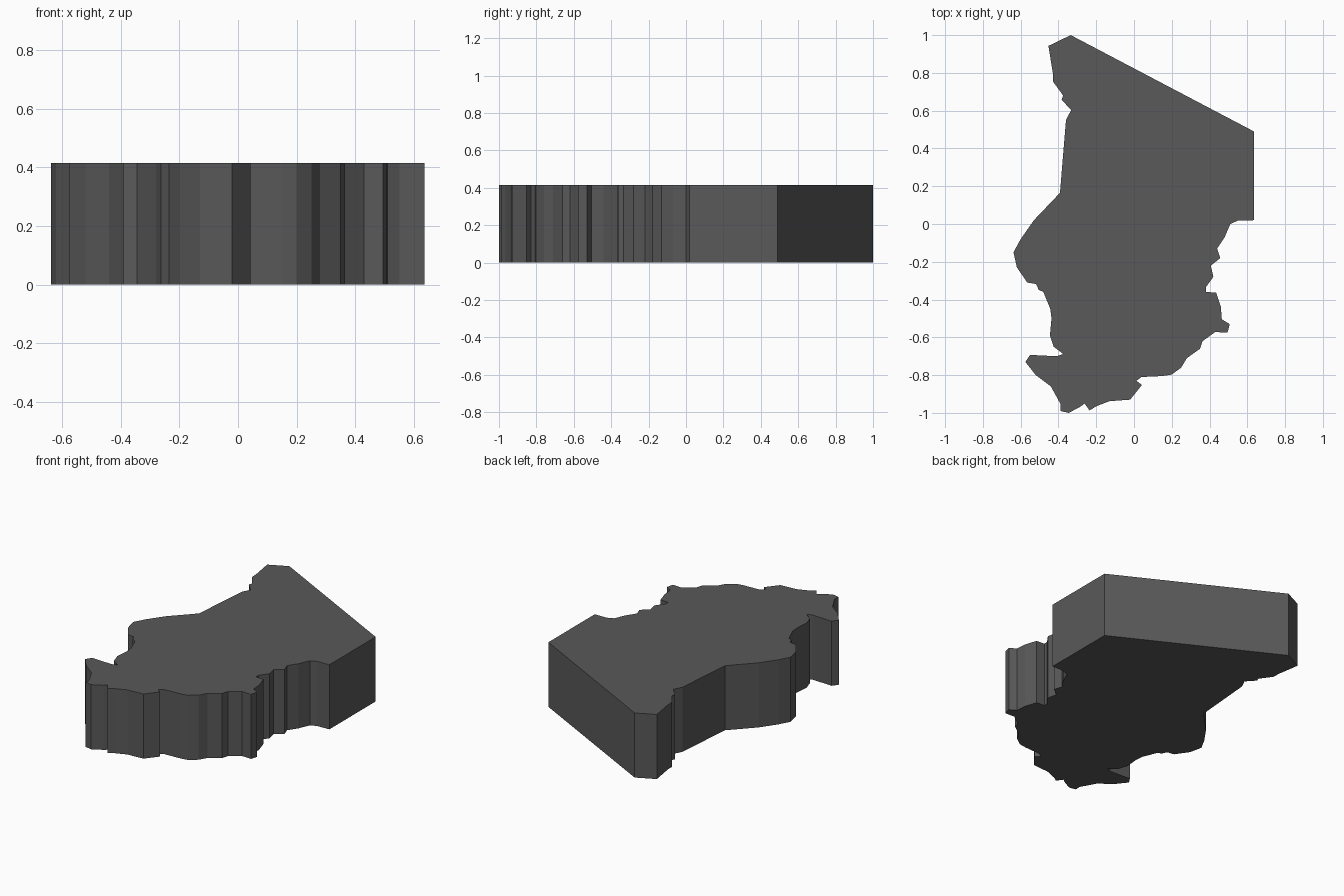
import bpy, bmesh

HEIGHT = 0.415

# Outline of the slab seen from above, counter-clockwise from the top corner
west_edge = [
    (-0.335, 1.0), (-0.453, 0.943), (-0.43, 0.80), (-0.428, 0.753), (-0.375, 0.68),
    (-0.383, 0.658), (-0.333, 0.603), (-0.36, 0.55), (-0.392, 0.165), (-0.53, 0.02),
    (-0.60, -0.08), (-0.638, -0.15), (-0.62, -0.23), (-0.565, -0.31), (-0.518, -0.318),
    (-0.505, -0.348), (-0.48, -0.36), (-0.443, -0.45), (-0.437, -0.50), (-0.445, -0.59),
    (-0.425, -0.65), (-0.375, -0.688), (-0.41, -0.70), (-0.55, -0.693), (-0.575, -0.73),
    (-0.52, -0.80), (-0.44, -0.86), (-0.388, -0.955),
]
south_edge = [
    (-0.39, -0.99), (-0.345, -1.0), (-0.28, -0.965), (-0.262, -0.95), (-0.235, -0.987),
    (-0.20, -0.965), (-0.13, -0.938), (-0.02, -0.93), (0.042, -0.852), (0.013, -0.83),
    (0.04, -0.81), (0.15, -0.805), (0.20, -0.797), (0.25, -0.76), (0.28, -0.71),
]
east_edge = [
    (0.35, -0.66), (0.363, -0.62), (0.43, -0.572), (0.495, -0.575), (0.507, -0.53),
    (0.465, -0.505), (0.46, -0.44), (0.435, -0.363), (0.38, -0.36), (0.38, -0.335),
    (0.42, -0.28), (0.407, -0.22), (0.457, -0.18), (0.44, -0.13), (0.48, -0.07),
    (0.51, 0.0), (0.55, 0.018), (0.635, 0.02), (0.635, 0.49),
]

# Extrude the outline straight up into a solid with flat faces
bm = bmesh.new()
base = bm.faces.new([bm.verts.new((x, y, 0)) for x, y in west_edge + south_edge + east_edge])
ext = bmesh.ops.extrude_face_region(bm, geom=[base], use_keep_orig=True)
top_verts = [g for g in ext["geom"] if isinstance(g, bmesh.types.BMVert)]
bmesh.ops.translate(bm, verts=top_verts, vec=(0, 0, HEIGHT))
bmesh.ops.recalc_face_normals(bm, faces=bm.faces)
bmesh.ops.triangulate(bm, faces=[f for f in bm.faces if len(f.verts) > 4])

mesh = bpy.data.meshes.new("map_slab")
bm.to_mesh(mesh)
bm.free()
slab = bpy.data.objects.new("map_slab", mesh)
bpy.context.collection.objects.link(slab)

# Dark grey finish
mat = bpy.data.materials.new("dark_grey")
mat.diffuse_color = (0.1, 0.1, 0.1, 1)
mesh.materials.append(mat)
